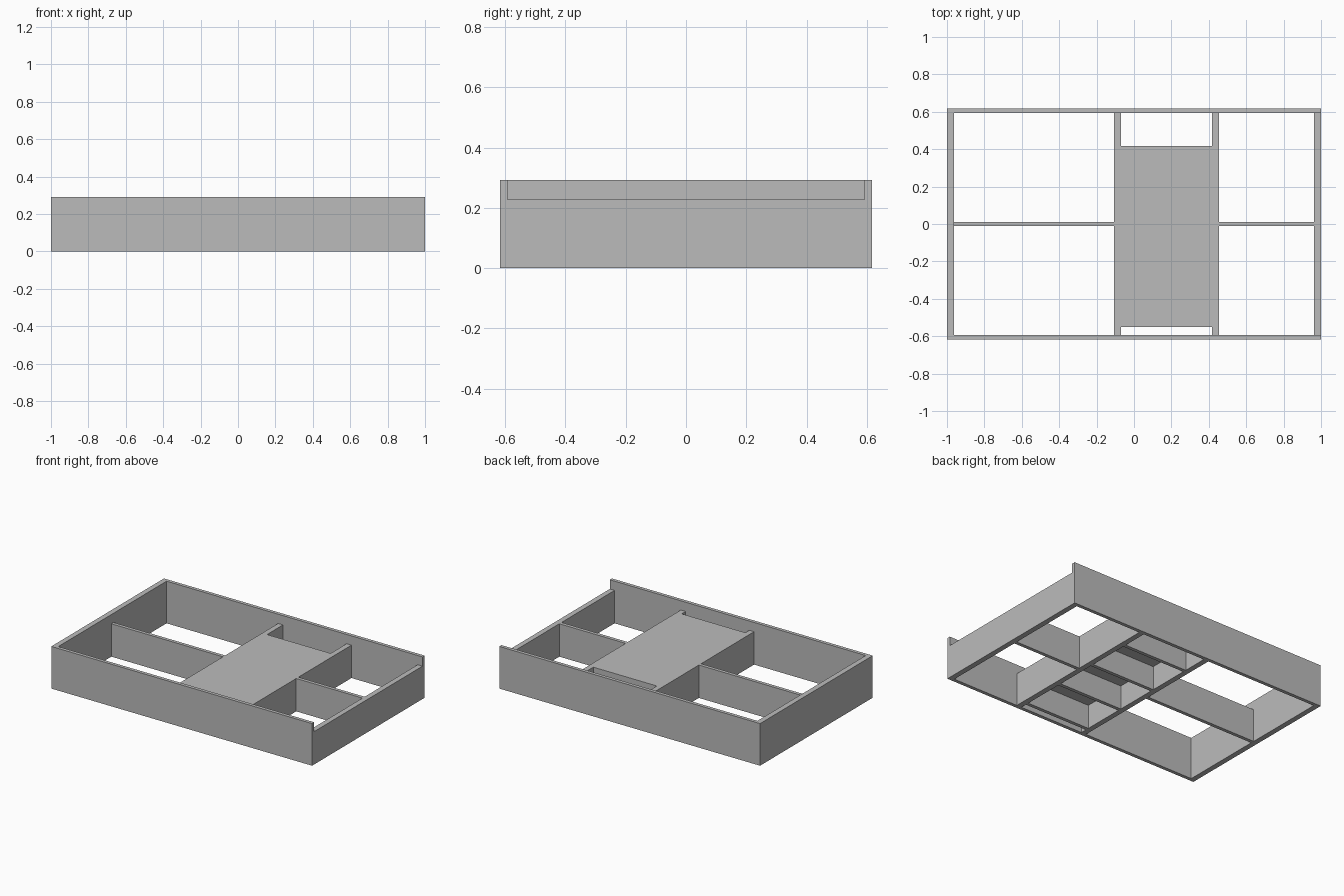
import bpy

# Remove the default cube only
old = bpy.data.objects.get("Cube")
if old:
    bpy.data.objects.remove(old, do_unlink=True)

GREY = (0.5, 0.5, 0.5, 1.0)
mat = bpy.data.materials.new("plain_grey")
mat.use_nodes = True
mat.diffuse_color = GREY
mat.node_tree.nodes["Principled BSDF"].inputs["Base Color"].default_value = GREY


def board(name, x, y, z):
    """Axis-aligned board from (min, max) ranges."""
    spans = (x, y, z)
    bpy.ops.mesh.primitive_cube_add(size=1, location=[(a + b) / 2 for a, b in spans])
    ob = bpy.context.object
    ob.name = name
    ob.scale = [b - a for a, b in spans]
    bpy.ops.object.transform_apply(location=False, rotation=False, scale=True)
    ob.data.materials.append(mat)
    return ob


HIGH, LOW = 0.292, 0.228      # tall and short board heights
HALF = 0.617                  # half depth of the frame
THIN, THICK = 0.024, 0.037    # board thicknesses
INNER = HALF - THIN
inside = (-INNER, INNER)
left_rib, right_rib = 0.455, -0.107   # outer faces of the two cross ribs
bay = (right_rib + THICK, left_rib - THICK)

# Long side boards
board("front_panel", (-1, 1), (-HALF, -INNER), (0, HIGH))
board("back_panel", (-1, 1), (INNER, HALF), (0, HIGH))

# End boards, one tall and one short
board("right_end_panel", (-1, -1 + THICK), inside, (0, HIGH))
board("left_end_panel", (1 - THICK, 1), inside, (0, LOW))

# Cross ribs beside the deck
board("right_rib", (right_rib, bay[0]), inside, (0, LOW))
board("left_rib", (bay[1], left_rib), inside, (0, LOW))

# Centre dividers of the open bays
mid = (-THIN / 2, THIN / 2)
board("right_divider", (-1 + THICK, right_rib), mid, (0, LOW))
board("left_divider", (left_rib, 1 - THICK), mid, (0, LOW))

# Deck flush with the ribs, carried by evenly spaced joists
deck_front, deck_back = -0.55, 0.418
deck_under = 0.165
board("deck", bay, (deck_front, deck_back), (deck_under, LOW))
COUNT = 4
step = (deck_back - deck_front - THIN) / (COUNT - 1)
for i in range(COUNT):
    y = deck_front + i * step
    board(f"joist_{i + 1}", bay, (y, y + THIN), (0, deck_under))
